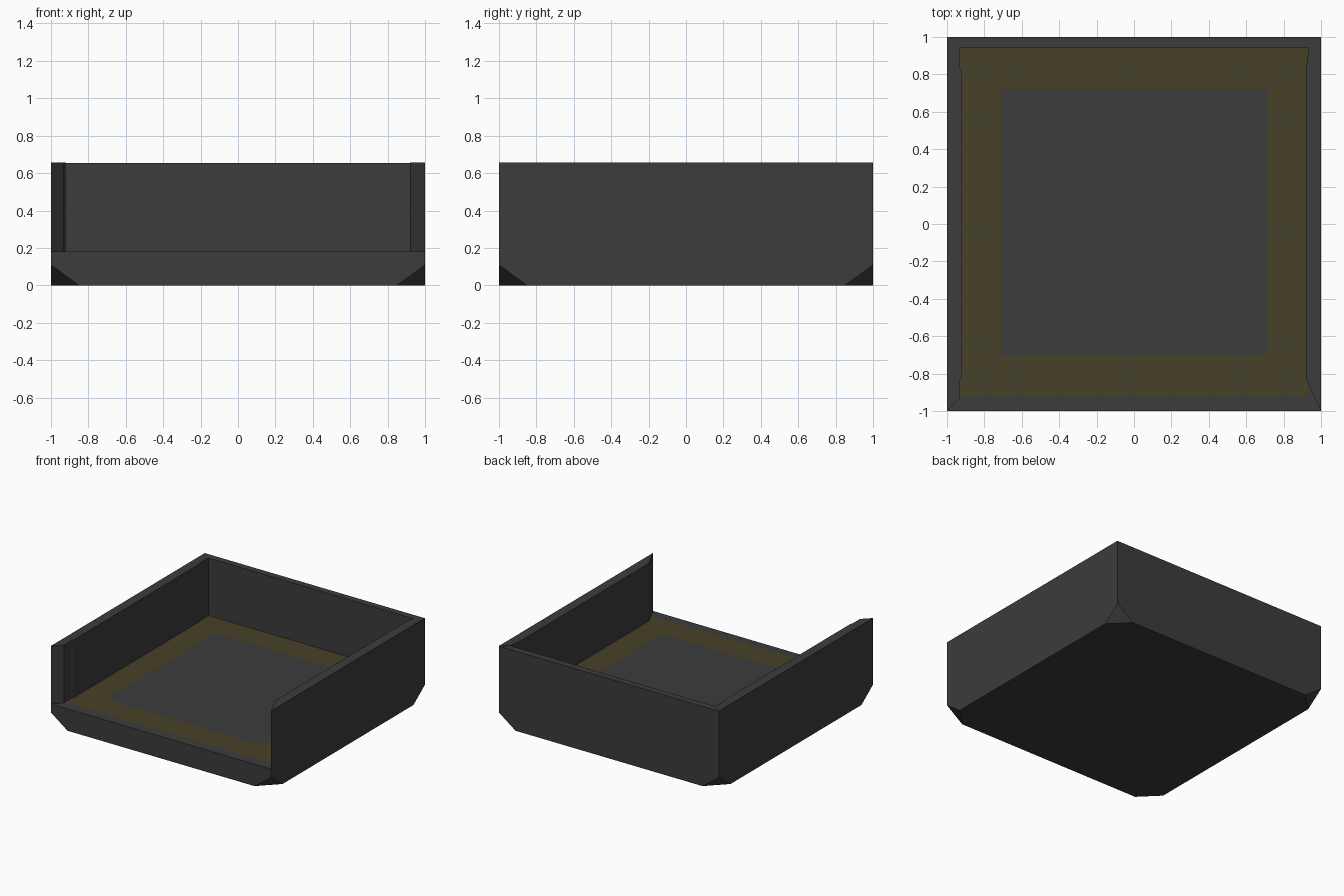
import bpy, bmesh

if "Cube" in bpy.data.objects:
    bpy.data.objects.remove(bpy.data.objects["Cube"])


def material(name, rgb):
    mat = bpy.data.materials.new(name)
    mat.diffuse_color = (*rgb, 1)
    mat.use_nodes = True
    mat.node_tree.nodes["Principled BSDF"].inputs["Base Color"].default_value = mat.diffuse_color
    return mat


DARK = material("dark_grey", (0.045, 0.045, 0.045))
OLIVE = material("olive", (0.062, 0.053, 0.021))


def finish(name, bm, mat):
    bmesh.ops.recalc_face_normals(bm, faces=bm.faces)
    mesh = bpy.data.meshes.new(name)
    bm.to_mesh(mesh)
    bm.free()
    mesh.materials.append(mat)
    obj = bpy.data.objects.new(name, mesh)
    bpy.context.collection.objects.link(obj)
    return obj


def prism(name, outline, z0, z1, mat):
    """Extrude a plan outline from z0 up to z1."""
    bm = bmesh.new()
    face = bm.faces.new([bm.verts.new((x, y, z0)) for x, y in outline])
    ext = bmesh.ops.extrude_face_region(bm, geom=[face])
    top = [v for v in ext["geom"] if isinstance(v, bmesh.types.BMVert)]
    bmesh.ops.translate(bm, verts=top, vec=(0, 0, z1 - z0))
    return finish(name, bm, mat)


FLOOR, RIM, CUT = 0.18, 0.657, 0.85

# Base slab, its four lower corners cut off as triangles
bm = bmesh.new()
for sx in (-1, 1):
    for sy in (-1, 1):
        for co in ((sx, sy, FLOOR), (sx, sy, 0.11),
                   (sx * CUT, sy, 0), (sx, sy * CUT, 0)):
            bm.verts.new(co)
bmesh.ops.convex_hull(bm, input=bm.verts)
bmesh.ops.dissolve_limit(bm, angle_limit=0.01, verts=bm.verts, edges=bm.edges)
finish("base", bm, DARK)

# Three walls with mitred ends, front left open
prism("left_wall", [(-1, -1), (-0.93, -0.93), (-0.93, -0.84), (-0.922, -0.82),
                    (-0.922, 0.82), (-0.93, 0.84), (-0.93, 0.945), (-1, 1)],
      FLOOR, RIM, DARK)
prism("right_wall", [(1, -1), (1, 1), (0.935, 0.945), (0.92, 0.83), (0.92, -0.83)],
      FLOOR, RIM, DARK)
prism("back_wall", [(-1, 1), (-0.93, 0.945), (0.935, 0.945), (1, 1)],
      FLOOR, RIM - 0.002, DARK)

# Thin coloured band framing the floor
bm = bmesh.new()
rings = []
for x, y0, y1 in ((0.93, -0.92, 0.945), (0.71, -0.70, 0.72)):
    rings.append([bm.verts.new((px, py, FLOOR + 0.003))
                  for px, py in ((-x, y0), (x, y0), (x, y1), (-x, y1))])
outer, inner = rings
for i in range(4):
    j = (i + 1) % 4
    bm.faces.new((outer[i], outer[j], inner[j], inner[i]))
finish("floor_band", bm, OLIVE)
